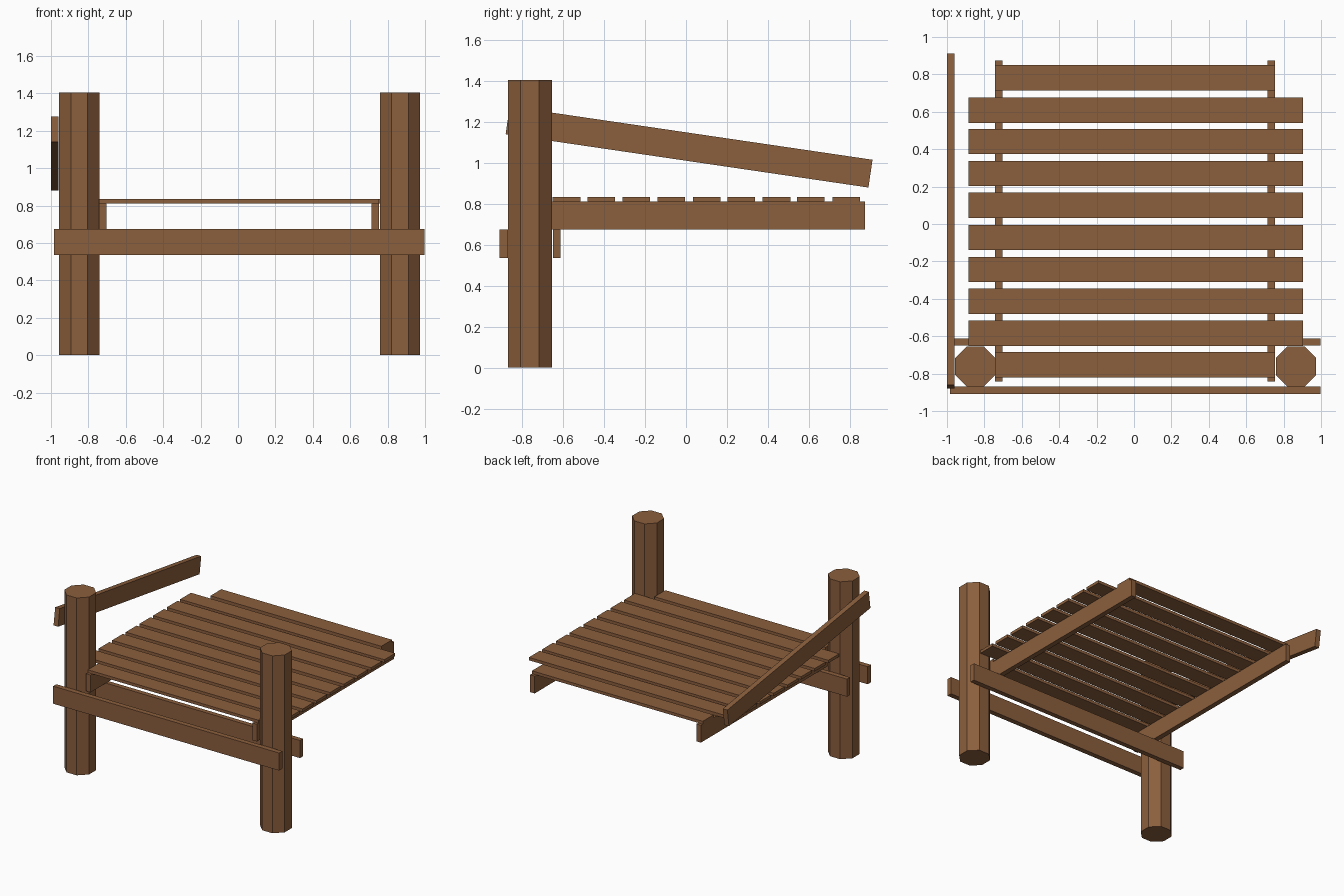
import bpy, math

if "Cube" in bpy.data.objects:
    bpy.data.objects.remove(bpy.data.objects["Cube"])

wood = bpy.data.materials.new("wood")
wood.diffuse_color = (0.26, 0.113, 0.046, 1)
wood.use_nodes = True
wood.node_tree.nodes["Principled BSDF"].inputs["Base Color"].default_value = wood.diffuse_color


def finish(name):
    ob = bpy.context.object
    ob.name = name
    ob.data.materials.append(wood)
    return ob


def plank(name, x, y, z, tilt=0.0):
    """Box given by its (min, max) extents, optionally tilted about x."""
    mid = [(a + b) / 2 for a, b in (x, y, z)]
    bpy.ops.mesh.primitive_cube_add(size=1, location=mid, rotation=(tilt, 0, 0))
    ob = finish(name)
    ob.scale = [b - a for a, b in (x, y, z)]
    return ob


# Octagonal posts with flats facing the axes
POST_H, APOTHEM = 1.405, 0.108
for side, x in (("left", -0.849), ("right", 0.866)):
    bpy.ops.mesh.primitive_cylinder_add(
        vertices=8, radius=APOTHEM / math.cos(math.pi / 8), depth=POST_H,
        location=(x, -0.762, POST_H / 2), rotation=(0, 0, math.pi / 8))
    finish(side + "_post")

# Cross beams clamping the posts
plank("front_beam", (-0.983, 0.998), (-0.91, -0.87), (0.535, 0.674))
plank("back_beam", (-0.983, 0.998), (-0.65, -0.612), (0.535, 0.674))

# Joists resting on the beams
for side, x in (("left", -0.742), ("right", 0.715)):
    plank(side + "_joist", (x, x + 0.04), (-0.842, 0.873), (0.674, 0.811))

# Deck slats; the two end ones are shorter
starts = [-0.82, -0.651, -0.481, -0.311, -0.14, 0.033, 0.203, 0.374, 0.541, 0.715]
for i, y in enumerate(starts):
    short = i in (0, len(starts) - 1)
    x = (-0.742, 0.755) if short else (-0.886, 0.904)
    plank(f"slat_{i + 1}", x, (y, y + 0.135), (0.811, 0.834))

# Sloping handrail on the left
plank("handrail", (-1.0, -0.96), (-0.88, 0.91), (1.009, 1.146), math.radians(-8.36))
